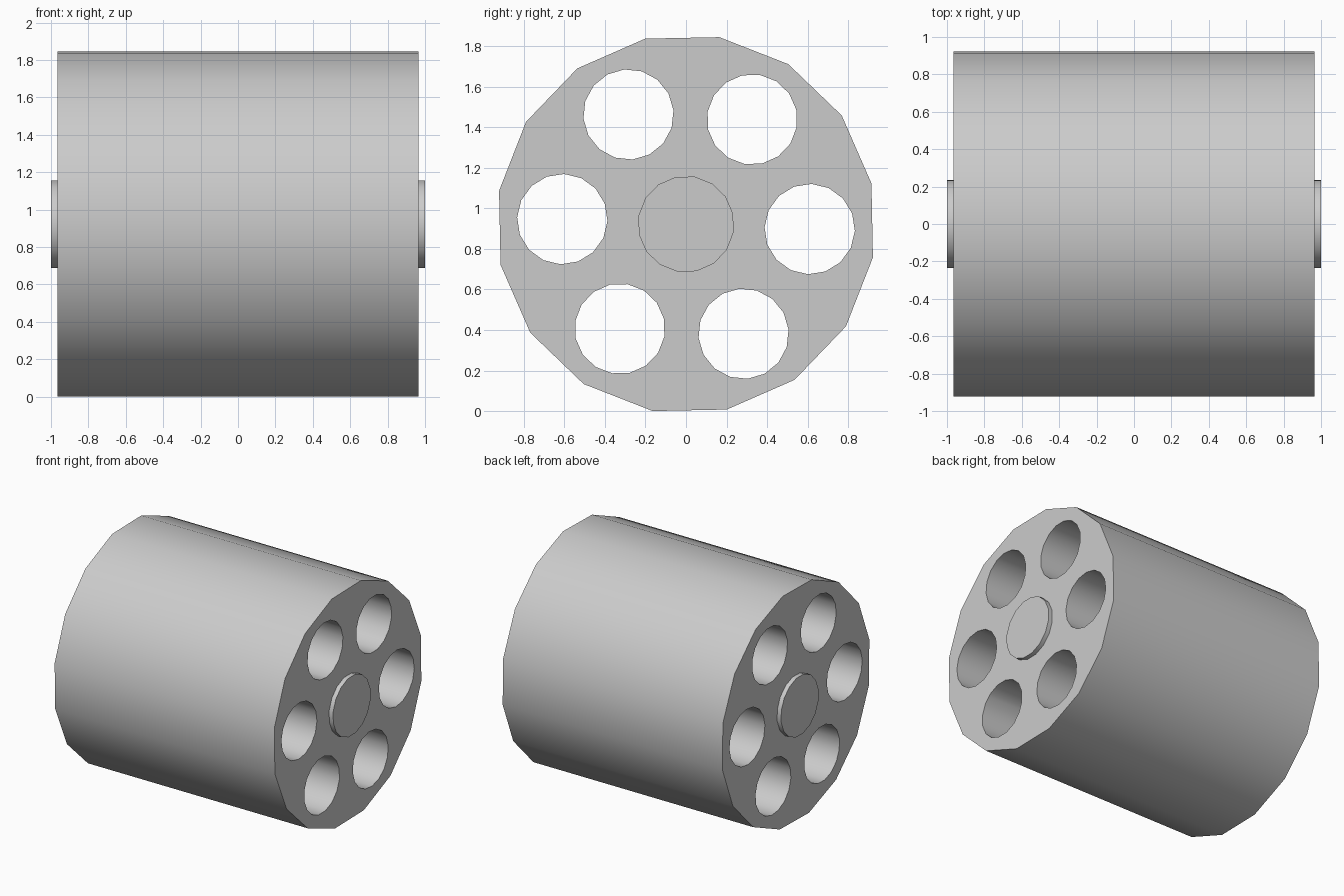
import bpy, bmesh, math
from mathutils import Matrix

if "Cube" in bpy.data.objects:
    bpy.data.objects.remove(bpy.data.objects["Cube"])

SIDES = 16
AXIS_Z = 0.9225
Z_TO_X = Matrix(((0, 0, 1), (1, 0, 0), (0, 1, 0))).to_4x4()


def cylinder(name, radius, length, x=0, y=0, z=AXIS_Z, turn=0):
    """16-sided cylinder lying along X, turned by some degrees about its axis."""
    mesh = bpy.data.meshes.new(name)
    bm = bmesh.new()
    bmesh.ops.create_cone(
        bm, cap_ends=True, segments=SIDES, radius1=radius, radius2=radius, depth=length,
        matrix=Z_TO_X @ Matrix.Rotation(math.radians(turn), 4, 'Z'))
    bm.to_mesh(mesh)
    bm.free()
    obj = bpy.data.objects.new(name, mesh)
    obj.location = (x, y, z)
    bpy.context.collection.objects.link(obj)
    return obj


def activate(obj):
    bpy.ops.object.select_all(action='DESELECT')
    obj.select_set(True)
    bpy.context.view_layer.objects.active = obj


# Main drum
drum = cylinder("drum", 0.937, 1.93, turn=12.4)

# Six chambers bored right through
for i in range(6):
    angle = -2.3 + 60 * i
    a = math.radians(angle)
    cutter = cylinder("chamber_cutter", 0.223, 2.4, y=0.611 * math.cos(a),
                      z=AXIS_Z + 0.611 * math.sin(a), turn=angle)
    cutter.hide_render = True
    bore = drum.modifiers.new("bore", 'BOOLEAN')
    bore.operation = 'DIFFERENCE'
    bore.solver = 'EXACT'
    bore.object = cutter
    activate(drum)
    bpy.ops.object.modifier_apply(modifier=bore.name)
    bpy.data.objects.remove(cutter)

# Raised hub on each end
hubs = [cylinder(name, 0.238, 0.045, x=side * 0.9775, turn=12.4)
        for name, side in (("hub_right", 1), ("hub_left", -1))]

# Smooth walls, crisp rims
for obj in [drum] + hubs:
    activate(obj)
    bpy.ops.object.shade_smooth_by_angle(angle=math.radians(35))
